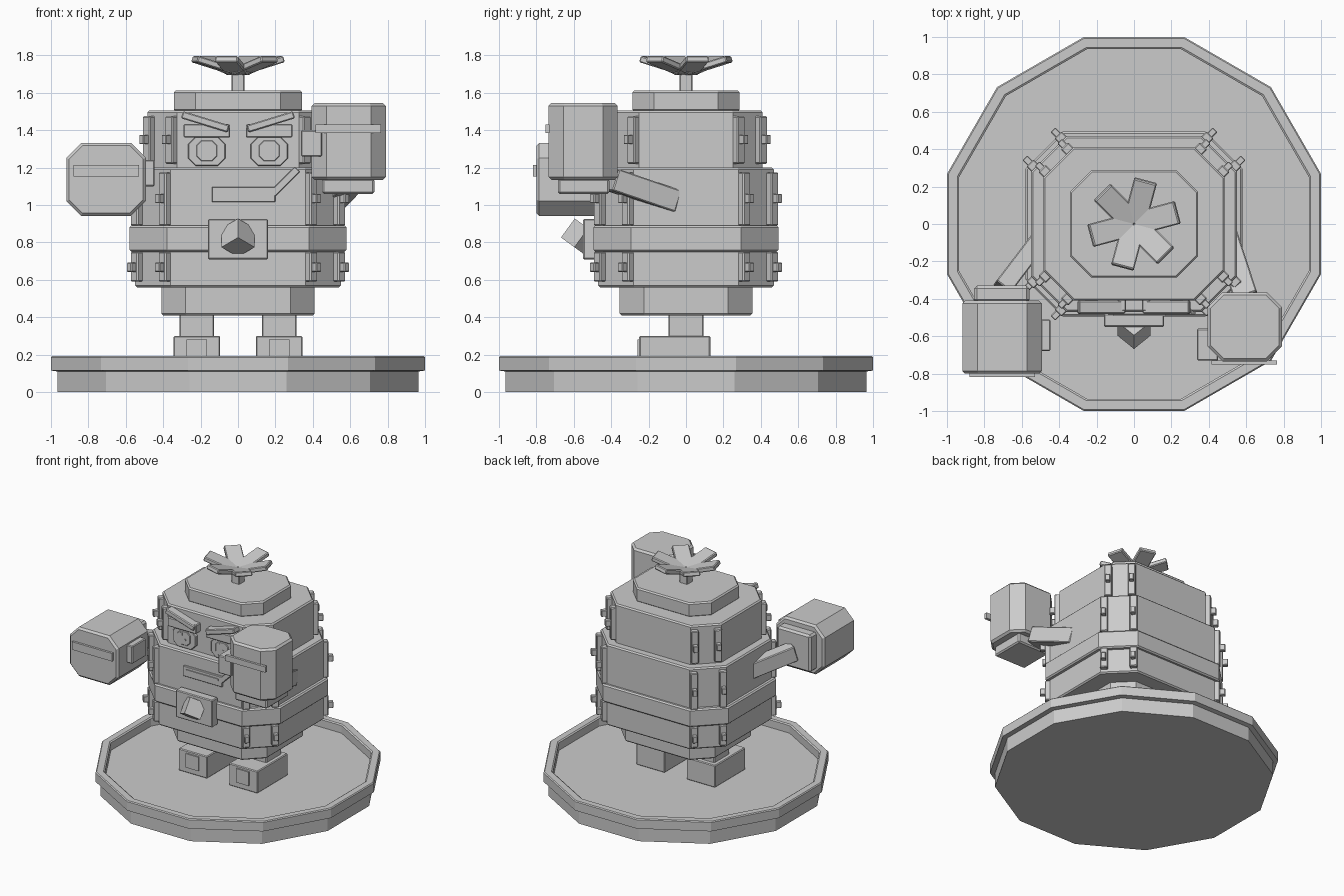
import bpy, bmesh, math
from mathutils import Vector, Matrix

cube = bpy.data.objects.get("Cube")
if cube:
    bpy.data.objects.remove(cube, do_unlink=True)

grey = bpy.data.materials.new("plain_grey")
grey.use_nodes = True
GREY = (0.6, 0.6, 0.6, 1)
grey.diffuse_color = GREY
grey.node_tree.nodes["Principled BSDF"].inputs["Base Color"].default_value = GREY


def finish(name, bm, bevel=0.0):
    bmesh.ops.recalc_face_normals(bm, faces=bm.faces)
    mesh = bpy.data.meshes.new(name)
    bm.to_mesh(mesh)
    bm.free()
    mesh.materials.append(grey)
    obj = bpy.data.objects.new(name, mesh)
    bpy.context.scene.collection.objects.link(obj)
    if bevel:
        mod = obj.modifiers.new("edge_bevel", "BEVEL")
        mod.width, mod.segments = bevel, 1
        mod.limit_method = "ANGLE"
        mod.angle_limit = math.radians(50)
    return obj


def box(name, centre, size, rot=None, bevel=0.006):
    """Box with full sizes, turned about its own centre."""
    bm = bmesh.new()
    bmesh.ops.create_cube(bm, size=1)
    m = Matrix.Translation(centre) @ (rot or Matrix()) @ Matrix.Diagonal((*size, 1))
    bmesh.ops.transform(bm, matrix=m, verts=bm.verts)
    return finish(name, bm, bevel)


def span(name, x, y, z, bevel=0.006):
    """Box given by its ranges."""
    pairs = (x, y, z)
    return box(name, [(a + b) / 2 for a, b in pairs], [b - a for a, b in pairs], None, bevel)


def prism(name, outline, depth, matrix, bevel=0.0):
    """Outline in local xy pushed along local z."""
    bm = bmesh.new()
    face = bm.faces.new([bm.verts.new((x, y, 0)) for x, y in outline])
    new = bmesh.ops.extrude_face_region(bm, geom=[face])["geom"]
    top = [v for v in new if isinstance(v, bmesh.types.BMVert)]
    bmesh.ops.translate(bm, vec=(0, 0, depth), verts=top)
    bmesh.ops.transform(bm, matrix=matrix, verts=bm.verts)
    return finish(name, bm, bevel)


def octagon(a, b, c):
    """Rectangle of half sizes a, b with corners cut by c."""
    return [(a - c, -b), (a, c - b), (a, b - c), (a - c, b),
            (c - a, b), (-a, b - c), (-a, c - b), (c - a, -b)]


def bar(name, start, end, width, height):
    """Beam between two points."""
    start, end = Vector(start), Vector(end)
    along = (end - start).normalized()
    side = along.cross(Vector((0, 0, 1))).normalized()
    rot = Matrix((along, side, side.cross(along))).transposed().to_4x4()
    return box(name, (start + end) / 2, ((end - start).length, width, height), rot)


FRONT = Matrix.Rotation(math.pi / 2, 4, "X")   # local z becomes -y

# Stand: twelve-sided tray with a raised rim
bm = bmesh.new()
rings = []
for apothem, z in ((0.965, 0), (0.965, 0.11), (1, 0.115), (1, 0.185), (0.993, 0.192),
                   (0.945, 0.192), (0.935, 0.185), (0.935, 0.125)):
    r = apothem / math.cos(math.pi / 12)
    rings.append([bm.verts.new((r * math.cos(math.radians(15 + 30 * i)),
                                r * math.sin(math.radians(15 + 30 * i)), z)) for i in range(12)])
for low, high in zip(rings, rings[1:]):
    for i in range(12):
        j = (i + 1) % 12
        bm.faces.new((low[i], low[j], high[j], high[i]))
bm.faces.new(rings[0])
bm.faces.new(rings[-1])
finish("stand", bm)

# Feet and legs
for side, tag in ((-1, "right"), (1, "left")):
    x = side * 0.22
    span(tag + "_foot", (x - 0.125, x + 0.125), (-0.25, 0.13), (0.125, 0.3))
    span(tag + "_toe_plate", (x - 0.055, x + 0.055), (-0.26, -0.245), (0.17, 0.28), 0)
    span(tag + "_leg", (x - 0.093, x + 0.093), (-0.093, 0.093), (0.29, 0.42))

# Stacked eight-sided body
for name, a, b, c, low, high in (
        ("hips", 0.41, 0.355, 0.13, 0.41, 0.57),
        ("lower_body", 0.55, 0.47, 0.19, 0.56, 0.76),
        ("belt", 0.58, 0.495, 0.2, 0.75, 0.89),
        ("middle_body", 0.55, 0.47, 0.19, 0.88, 1.2),
        ("upper_body", 0.485, 0.41, 0.16, 1.19, 1.505),
        ("cap", 0.343, 0.287, 0.115, 1.5, 1.612)):
    prism(name, octagon(a, b, c), high - low, Matrix.Translation((0, 0, low)), 0.01)

# Clips with studs on both edges of every slanted side
for level, a, b, c, low, high, stud_z in (
        ("lower", 0.55, 0.47, 0.19, 0.59, 0.75, 0.667),
        ("middle", 0.55, 0.47, 0.19, 0.89, 1.175, 1.035),
        ("upper", 0.485, 0.41, 0.16, 1.22, 1.475, 1.35)):
    for sx in (-1, 1):
        for sy in (-1, 1):
            out = Vector((sx, sy, 0)).normalized()
            turn = Matrix.Rotation(math.atan2(sy, sx), 4, "Z")
            for inset in (0.02, c - 0.02):
                base = Vector((sx * (a - c + inset), sy * (b - inset), 0))
                mid = base + out * 0.008 + Vector((0, 0, (low + high) / 2))
                box(level + "_clip", mid, (0.06, 0.055, high - low), turn)
                box(level + "_stud", base + out * 0.045 + Vector((0, 0, stud_z)),
                    (0.06, 0.035, 0.05), turn, 0.004)

# Eyes, lids and brows
for s, tag in ((-1, "right"), (1, "left")):
    x = s * 0.167
    for part, a, b, c, z, depth in (("eye", 0.1, 0.078, 0.04, 1.287, 0.03),
                                    ("pupil", 0.055, 0.055, 0.025, 1.29, 0.037)):
        prism(tag + "_" + part, octagon(a, b, c), depth,
              Matrix.Translation((x, -0.405, z)) @ FRONT, 0.004)
    for dx, dz, size in ((-0.02, 0.03, 0.022), (0.015, -0.01, 0.013)):
        box(tag + "_glint", (x + dx, -0.443, 1.29 + dz), (size, 0.006, size), None, 0)
    box(tag + "_eyelid", (x, -0.43, 1.397), (0.25, 0.07, 0.072))
    box(tag + "_brow", (s * 0.175, -0.445, 1.445), (0.26, 0.07, 0.04),
        Matrix.Rotation(-s * math.radians(17), 4, "Y"))

# Mouth with a crooked smirk
span("mouth", (-0.14, 0.2), (-0.485, -0.46), (1.015, 1.097), 0.004)
span("mouth_line", (-0.11, 0.17), (-0.492, -0.48), (1.06, 1.075), 0)
box("smirk", (0.25, -0.47, 1.125), (0.19, 0.03, 0.04),
    Matrix.Rotation(math.radians(-45), 4, "Y"), 0.004)

# Buckle plate with a cube gem standing on its corner
span("buckle", (-0.16, 0.16), (-0.55, -0.48), (0.71, 0.925))
tilt = Matrix.Rotation(math.radians(-36), 4, "X") @ Matrix.Rotation(math.pi / 4, 4, "Z")
box("buckle_gem", (0, -0.56, 0.825), (0.125, 0.125, 0.125), tilt, 0)

# Right arm, punching forward
bar("right_arm", (-0.48, -0.05, 1.015), (-0.705, -0.345, 1.12), 0.1, 0.12)
span("right_cuff", (-0.855, -0.56), (-0.42, -0.33), (0.99, 1.285), 0.015)
prism("right_glove", octagon(0.213, 0.195, 0.08), 0.39,
      Matrix.Translation((-0.705, -0.41, 1.137)) @ FRONT, 0.015)
span("right_thumb", (-0.51, -0.447), (-0.68, -0.51), (1.1, 1.24))
span("right_glove_stripe", (-0.88, -0.53), (-0.817, -0.79), (1.152, 1.215), 0)

# Left arm, raised upward
bar("left_arm", (0.49, -0.06, 1.02), (0.6, -0.395, 1.135), 0.13, 0.12)
span("left_cuff", (0.45, 0.73), (-0.685, -0.41), (1.06, 1.14), 0.01)
prism("left_glove", octagon(0.198, 0.185, 0.08), 0.41,
      Matrix.Translation((0.592, -0.55, 1.135)), 0.015)
span("left_thumb", (0.337, 0.45), (-0.73, -0.56), (1.26, 1.4))
span("left_glove_stripe", (0.415, 0.765), (-0.752, -0.73), (1.385, 1.43), 0)

# Six-petal rotor on a stem
span("rotor_stem", (-0.035, 0.035), (-0.035, 0.035), (1.6, 1.71))
for i in range(6):
    spin = Matrix.Rotation(math.radians(15 + 60 * i), 4, "Z")
    rot = spin @ Matrix.Rotation(math.radians(-17), 4, "Y")
    box("rotor_petal", spin @ Vector((0.122, 0, 1.745)), (0.245, 0.125, 0.035), rot)
